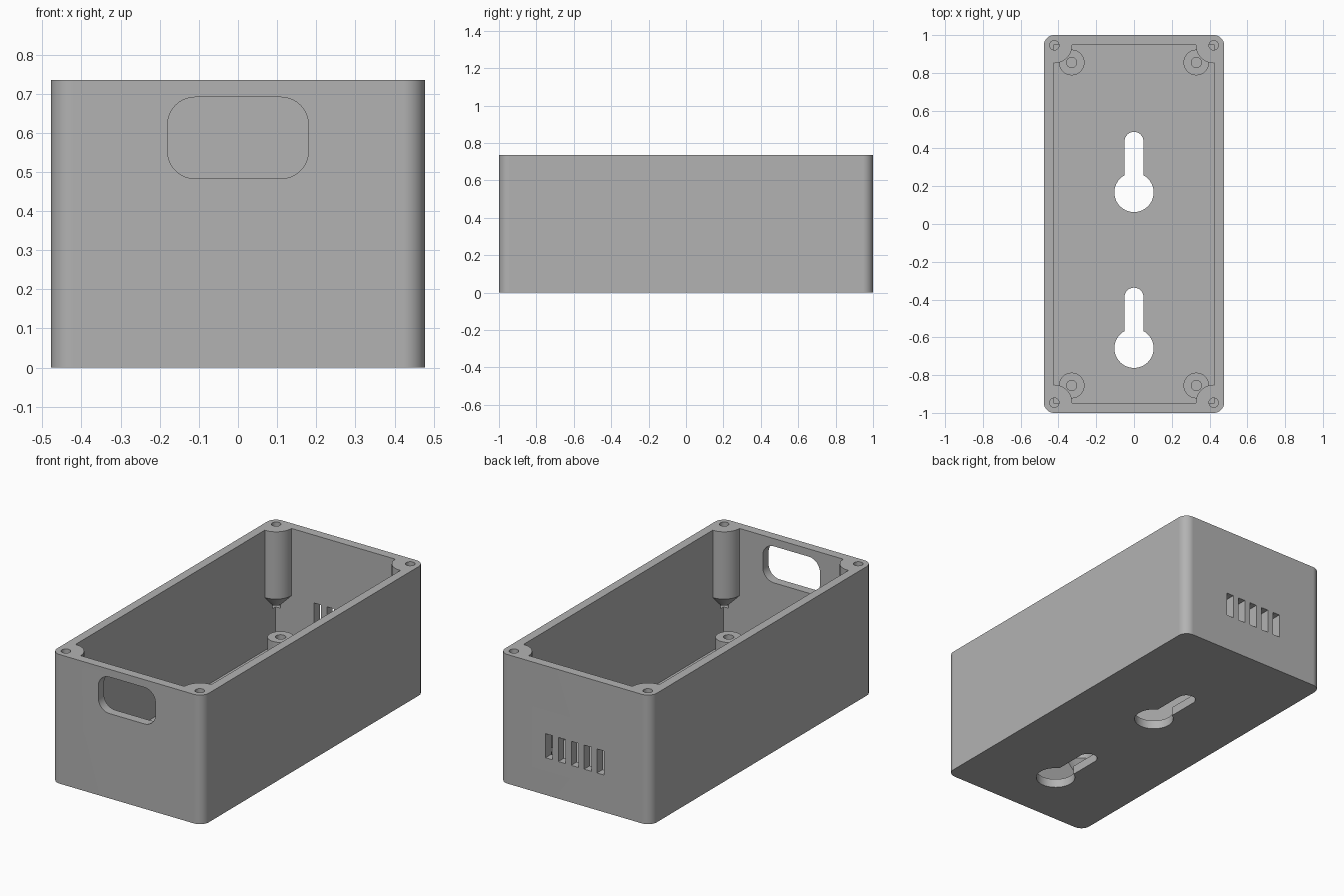
import bpy, bmesh, math
from mathutils import Vector

W, D, H = 0.955, 2.0, 0.735      # outer size
WALL, FLOOR = 0.05, 0.05
CORNERS = [(sx, sy) for sx in (-1, 1) for sy in (-1, 1)]

if "Cube" in bpy.data.objects:
    bpy.data.objects.remove(bpy.data.objects["Cube"], do_unlink=True)

grey = bpy.data.materials.new("grey plastic")
grey.use_nodes = True
colour = (0.45, 0.45, 0.45, 1)
grey.diffuse_color = colour
grey.node_tree.nodes["Principled BSDF"].inputs["Base Color"].default_value = colour


def arc(cx, cy, r, start, end, steps):
    return [(cx + r * math.cos(start + (end - start) * i / steps),
             cy + r * math.sin(start + (end - start) * i / steps))
            for i in range(steps + 1)]


def rounded_rect(w, h, r, cx=0, cy=0, steps=10):
    pts = []
    for k, (sx, sy) in enumerate([(1, 1), (-1, 1), (-1, -1), (1, -1)]):
        a = k * math.pi / 2
        pts += arc(cx + sx * (w / 2 - r), cy + sy * (h / 2 - r), r, a, a + math.pi / 2, steps)
    return pts


def rect(w, h, cx=0, cy=0):
    return [(cx + sx * w / 2, cy + sy * h / 2) for sx, sy in [(1, 1), (-1, 1), (-1, -1), (1, -1)]]


def loft(name, rings):
    """Closed solid through a list of matching point rings."""
    bm = bmesh.new()
    loops = [[bm.verts.new(p) for p in ring] for ring in rings]
    n = len(loops[0])
    bm.faces.new(loops[0])
    bm.faces.new(loops[-1])
    for a, b in zip(loops, loops[1:]):
        for i in range(n):
            j = (i + 1) % n
            bm.faces.new((a[i], a[j], b[j], b[i]))
    bmesh.ops.recalc_face_normals(bm, faces=bm.faces)
    mesh = bpy.data.meshes.new(name)
    bm.to_mesh(mesh)
    bm.free()
    mesh.materials.append(grey)
    obj = bpy.data.objects.new(name, mesh)
    bpy.context.collection.objects.link(obj)
    return obj


def upright(name, outline, z0, z1):
    return loft(name, [[Vector((x, y, z)) for x, y in outline] for z in (z0, z1)])


def through_wall(name, outline, y0, y1):
    return loft(name, [[Vector((x, y, z)) for x, z in outline] for y in (y0, y1)])


def lathe(name, cx, cy, profile, steps=40):
    return loft(name, [[Vector((cx + r * math.cos(math.tau * i / steps),
                                cy + r * math.sin(math.tau * i / steps), z))
                        for i in range(steps)] for r, z in profile])


def combine(target, tool, operation):
    mod = target.modifiers.new("combine", "BOOLEAN")
    mod.operation, mod.object, mod.solver = operation, tool, "EXACT"
    bpy.context.view_layer.objects.active = target
    bpy.ops.object.modifier_apply(modifier=mod.name)
    bpy.data.objects.remove(tool, do_unlink=True)


# Outer shell
box = upright("enclosure_box", rounded_rect(W, D, 0.055), 0, H)

# Cavity, with the corner screw posts and their tapered ends left standing
cavity = upright("cavity", rect(W - 2 * WALL, D - 2 * WALL - 0.004), FLOOR, H + 0.1)
for sx, sy in CORNERS:
    post = lathe("screw_post", sx * 0.422, sy * 0.946,
                 [(0.018, 0.275), (0.095, 0.352), (0.095, H + 0.2)])
    combine(cavity, post, "DIFFERENCE")
combine(box, cavity, "DIFFERENCE")

# Floor standoffs, then the screw holes in posts and standoffs
for sx, sy in CORNERS:
    x, y = sx * 0.33, sy * 0.855
    combine(box, lathe("standoff", x, y, [(0.068, FLOOR / 2), (0.068, 0.152)]), "UNION")
    combine(box, lathe("standoff_hole", x, y, [(0.027, FLOOR), (0.027, 0.2)], 24), "DIFFERENCE")
    combine(box, lathe("post_hole", sx * 0.422, sy * 0.946,
                       [(0.025, 0.262), (0.025, H + 0.1)], 24), "DIFFERENCE")

# Keyhole hangers in the floor
for y in (0.167, -0.658):
    a = math.acos(0.05 / 0.104)
    outline = arc(0, y, 0.104, math.pi - a, math.tau + a, 36)
    outline += arc(0, y + 0.271, 0.05, 0, math.pi, 16)
    combine(box, upright("keyhole", outline, -0.1, FLOOR + 0.03), "DIFFERENCE")

# Rounded window in the front wall
window = through_wall("window", rounded_rect(0.36, 0.208, 0.07, 0, 0.587), -1.1, -0.9)
combine(box, window, "DIFFERENCE")

# Row of vent slots in the back wall
for i in range(-2, 3):
    slot = through_wall("vent", rect(0.045, 0.137, i * 0.081, 0.28), 0.9, 1.1)
    combine(box, slot, "DIFFERENCE")

# Smooth curved walls, crisp flat faces
bpy.ops.object.select_all(action="DESELECT")
box.select_set(True)
bpy.context.view_layer.objects.active = box
bpy.ops.object.shade_smooth_by_angle(angle=math.radians(30))
weighted = box.modifiers.new("flat faces", "WEIGHTED_NORMAL")
weighted.keep_sharp = True
